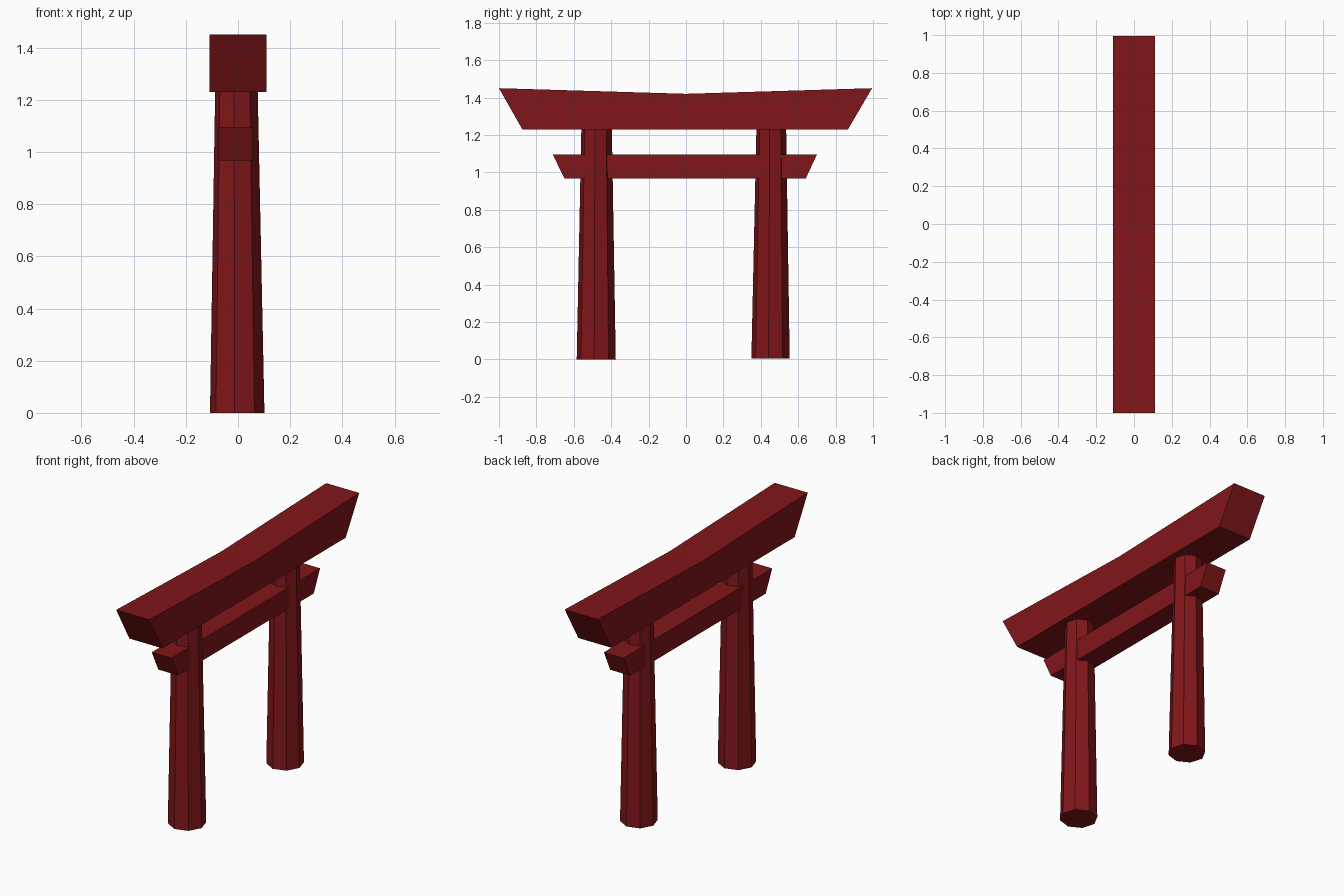
import bpy, bmesh, math

if "Cube" in bpy.data.objects:
    bpy.data.objects.remove(bpy.data.objects["Cube"])

red = bpy.data.materials.new("dark_red_paint")
red.diffuse_color = (0.22, 0.008, 0.010, 1)
red.use_nodes = True
red.node_tree.nodes["Principled BSDF"].inputs["Base Color"].default_value = red.diffuse_color


def finish(name, bm):
    bmesh.ops.recalc_face_normals(bm, faces=bm.faces[:])
    mesh = bpy.data.meshes.new(name)
    bm.to_mesh(mesh)
    bm.free()
    mesh.materials.append(red)
    bpy.context.collection.objects.link(bpy.data.objects.new(name, mesh))


def beam(name, profile, x0, x1):
    """Extrude a (y, z) outline along x."""
    bm = bmesh.new()
    side = bm.faces.new([bm.verts.new((x0, y, z)) for y, z in profile])
    ext = bmesh.ops.extrude_face_region(bm, geom=[side])["geom"]
    moved = [v for v in ext if isinstance(v, bmesh.types.BMVert)]
    bmesh.ops.translate(bm, verts=moved, vec=(x1 - x0, 0, 0))
    finish(name, bm)


def pillar(name, bottom, top, sides=8, turn=math.radians(-6)):
    """Tapered octagon between two (x, y, z, radius) rings."""
    bm = bmesh.new()
    rings = []
    for x, y, z, r in (bottom, top):
        angles = [turn + math.tau * i / sides for i in range(sides)]
        rings.append([bm.verts.new((x + r * math.cos(a), y + r * math.sin(a), z))
                      for a in angles])
    low, high = rings
    for i in range(sides):
        j = (i + 1) % sides
        bm.faces.new((low[i], low[j], high[j], high[i]))
    bm.faces.new(low[::-1])
    bm.faces.new(high)
    finish(name, bm)


# Two leaning, tapered pillars
pillar("front_pillar", (-0.003, -0.48, 0, 0.105), (-0.006, -0.478, 1.235, 0.082))
pillar("back_pillar", (-0.003, 0.452, 0.005, 0.103), (-0.006, 0.456, 1.235, 0.080))

# Top lintel with slanted ends and a dip in the middle
beam("top_lintel", [(-0.875, 1.23), (0.866, 1.23), (0.995, 1.45),
                    (0, 1.42), (-1, 1.45)], -0.11, 0.11)

# Lower tie beam passing through the pillars
beam("tie_beam", [(-0.65, 0.967), (0.64, 0.967), (0.70, 1.095),
                  (-0.712, 1.095)], -0.075, 0.056)
